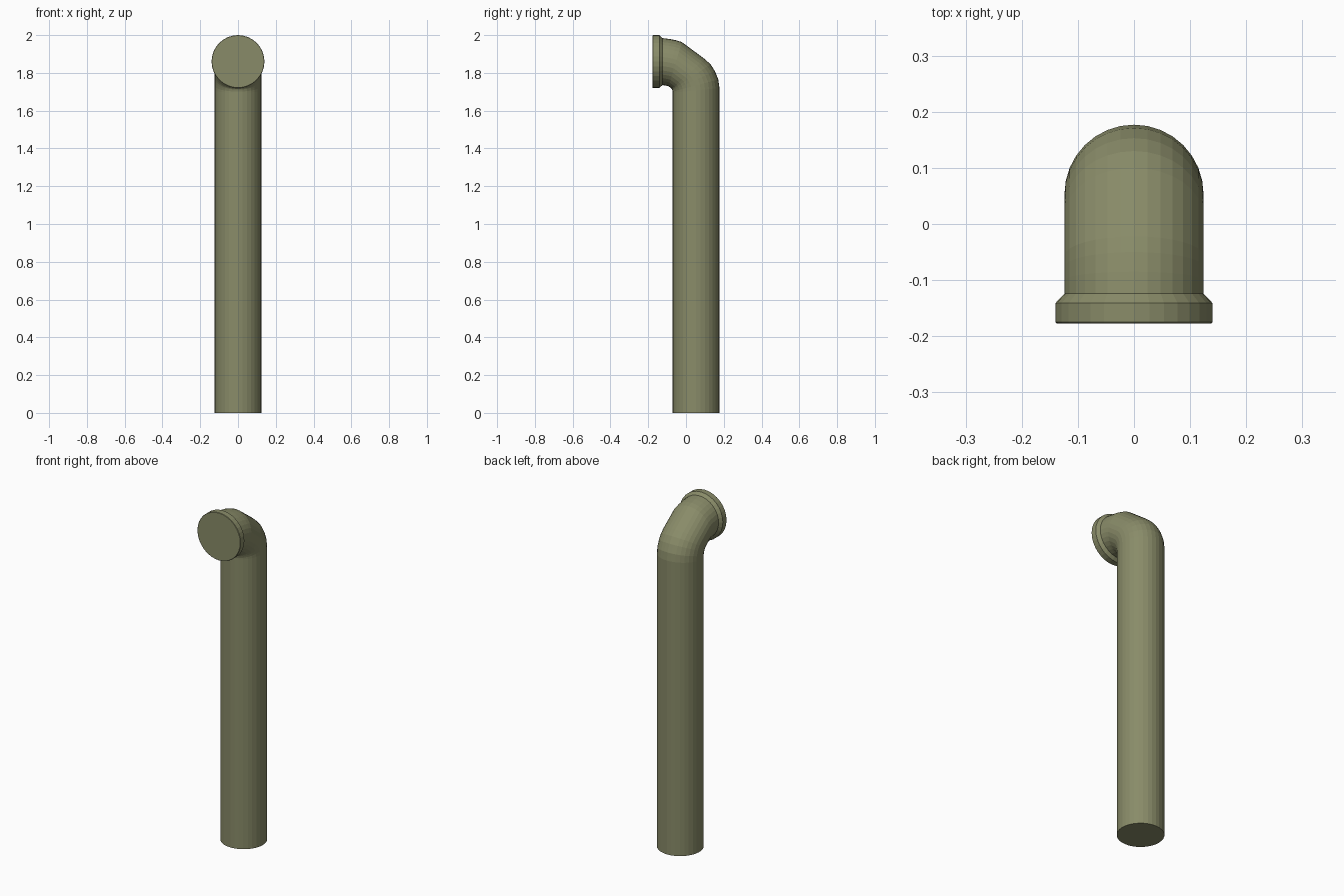
import bpy, bmesh, math

if "Cube" in bpy.data.objects:
    bpy.data.objects.remove(bpy.data.objects["Cube"])

SIDES = 32
mat = bpy.data.materials.new("olive")
mat.diffuse_color = (0.25, 0.26, 0.14, 1)
mat.use_nodes = True
mat.node_tree.nodes["Principled BSDF"].inputs["Base Color"].default_value = mat.diffuse_color


def loft(name, rings):
    """Rings are (outer y, outer z, inner y, inner z, half width in x)."""
    bm = bmesh.new()
    loops = []
    for oy, oz, iy, iz, r in rings:
        loop = []
        for k in range(SIDES):
            a = 2 * math.pi * k / SIDES
            t = (1 + math.cos(a)) / 2
            loop.append(bm.verts.new((r * math.sin(a), iy + (oy - iy) * t, iz + (oz - iz) * t)))
        loops.append(loop)
    for a, b in zip(loops, loops[1:]):
        for k in range(SIDES):
            n = (k + 1) % SIDES
            bm.faces.new((a[k], a[n], b[n], b[k]))
    bm.faces.new(loops[0])
    bm.faces.new(loops[-1])
    bmesh.ops.recalc_face_normals(bm, faces=bm.faces)
    me = bpy.data.meshes.new(name)
    bm.to_mesh(me)
    bm.free()
    me.materials.append(mat)
    ob = bpy.data.objects.new(name, me)
    bpy.context.collection.objects.link(ob)
    return ob


# Upright pipe with the two-step elbow at its top
R = 0.124
loft("pipe", [
    (0.177, 0.0, -0.071, 0.0, R),
    (0.177, 1.72, -0.071, 1.695, R),
    (0.171, 1.765, -0.071, 1.701, R),
    (0.153, 1.81, -0.072, 1.706, R),
    (0.13, 1.845, -0.073, 1.711, R),
    (0.10, 1.873, -0.075, 1.715, R),
    (-0.022, 1.963, -0.092, 1.729, R),
    (-0.05, 1.972, -0.103, 1.732, R),
    (-0.085, 1.979, -0.115, 1.734, R),
    (-0.13, 1.985, -0.13, 1.737, R),
])

# Flared collar closing the mouth of the pipe
Z = 1.86
loft("end_collar", [(y, Z + r, y, Z - r, r) for y, r in
                    [(-0.124, 0.124), (-0.141, 0.14), (-0.175, 0.14), (-0.177, 0.138)]])
